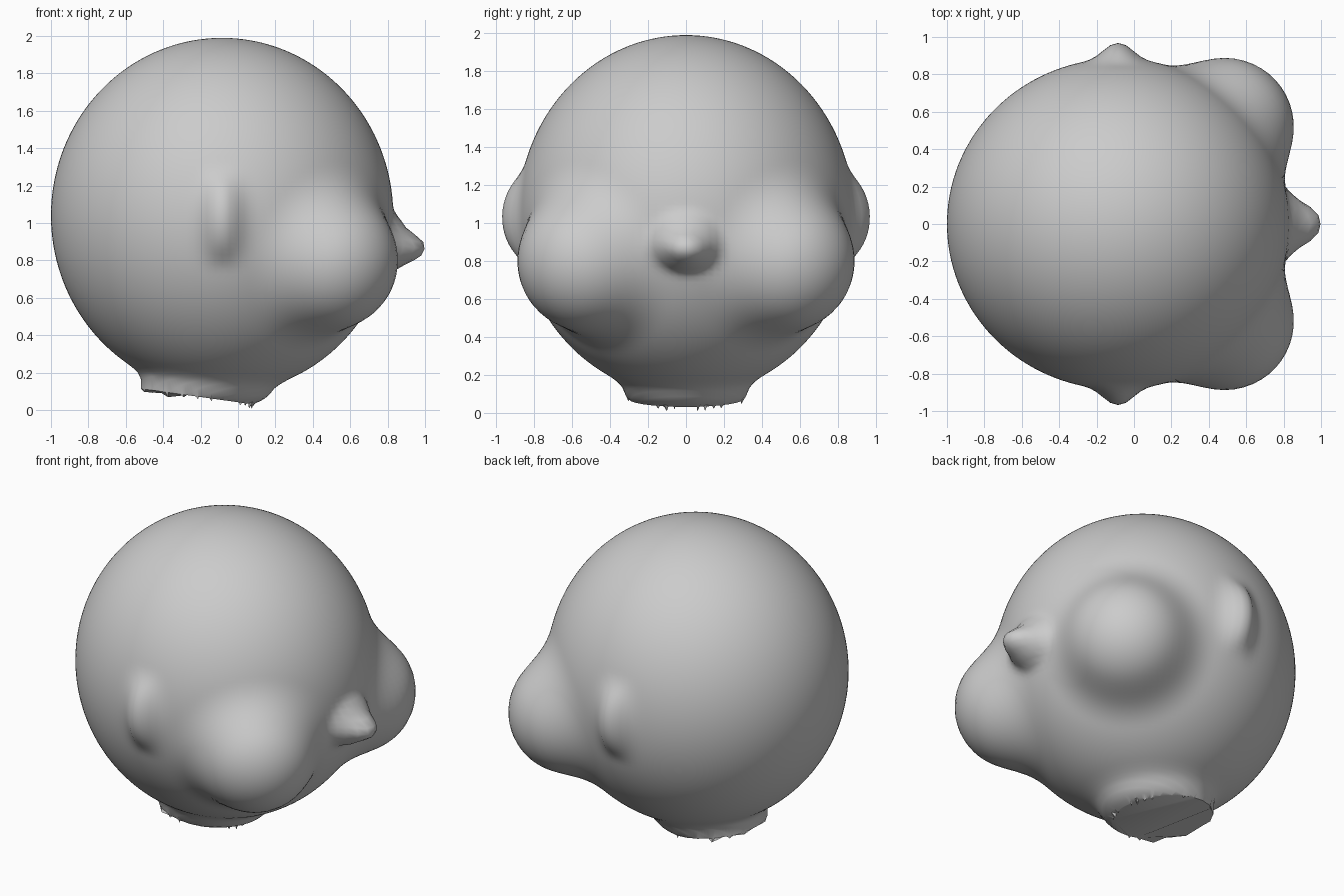
import bpy, bmesh, math, random
from mathutils import Vector

if "Cube" in bpy.data.objects:
    bpy.data.objects.remove(bpy.data.objects["Cube"], do_unlink=True)
random.seed(4)

CENTRE = Vector((-0.085, 0, 1.04))

# Soft volumes: centre, radii, blend width
blobs = [
    (CENTRE, (0.915, 0.885, 0.95), 0.0),                    # skull
    (Vector((-0.19, 0, 0.10)), (0.34, 0.31, 0.10), 0.12),   # neck
    (Vector((0.83, 0, 0.89)), (0.08, 0.16, 0.14), 0.07),    # nose base
    (Vector((0.90, 0, 0.87)), (0.098, 0.10, 0.075), 0.06),  # nose tip
]
for side in (-1, 1):
    blobs.append((Vector((0.485, side * 0.52, 0.80)), (0.37, 0.368, 0.37), 0.16))   # cheek
    blobs.append((Vector((-0.085, side * 0.85, 1.03)), (0.08, 0.115, 0.18), 0.12))  # ear


def ellipsoid_distance(p, centre, radii):
    x, y, z = p - centre
    a, b, c = radii
    k0 = math.sqrt((x / a) ** 2 + (y / b) ** 2 + (z / c) ** 2)
    k1 = math.sqrt((x / a / a) ** 2 + (y / b / b) ** 2 + (z / c / c) ** 2)
    return k0 * (k0 - 1) / max(k1, 1e-6)


def head_distance(p):
    d = ellipsoid_distance(p, *blobs[0][:2])
    for centre, radii, k in blobs[1:]:
        e = ellipsoid_distance(p, centre, radii)
        h = max(k - abs(d - e), 0) / k
        d = min(d, e) - h * h * k / 4
    return d


# Push every vertex of a ball out to the blended skin
bm = bmesh.new()
bmesh.ops.create_uvsphere(bm, u_segments=144, v_segments=96, radius=1)
for v in bm.verts:
    ray = v.co.normalized()
    near, far = 0.8, 1.3
    for _ in range(13):
        mid = (near + far) / 2
        if head_distance(CENTRE + ray * mid) > 0:
            far = mid
        else:
            near = mid
    v.co = CENTRE + ray * near

# Slanted neck cut with a ragged rim and a closed underside
cut = bmesh.ops.bisect_plane(
    bm, geom=bm.verts[:] + bm.edges[:] + bm.faces[:],
    plane_co=(-0.2, 0, 0.07), plane_no=(-0.14, 0, -1), clear_outer=True)
rim = [e for e in cut["geom_cut"] if isinstance(e, bmesh.types.BMEdge)]
rim_verts = list({v for e in rim for v in e.verts})
bmesh.ops.contextual_create(bm, geom=rim)
rim_verts.sort(key=lambda v: math.atan2(v.co.y, v.co.x + 0.2))
for v in rim_verts[::6]:
    v.co.z -= random.choice((0, 0.015, 0.025))
bmesh.ops.recalc_face_normals(bm, faces=bm.faces[:])

mesh = bpy.data.meshes.new("head")
bm.to_mesh(mesh)
bm.free()
head = bpy.data.objects.new("head", mesh)
bpy.context.collection.objects.link(head)

# Plain grey clay
grey = bpy.data.materials.new("clay_grey")
grey.use_nodes = True
colour = (0.6, 0.6, 0.6, 1)
grey.diffuse_color = colour
grey.node_tree.nodes["Principled BSDF"].inputs["Base Color"].default_value = colour
mesh.materials.append(grey)

bpy.context.view_layer.objects.active = head
head.select_set(True)
bpy.ops.object.shade_smooth_by_angle(angle=math.radians(40))
